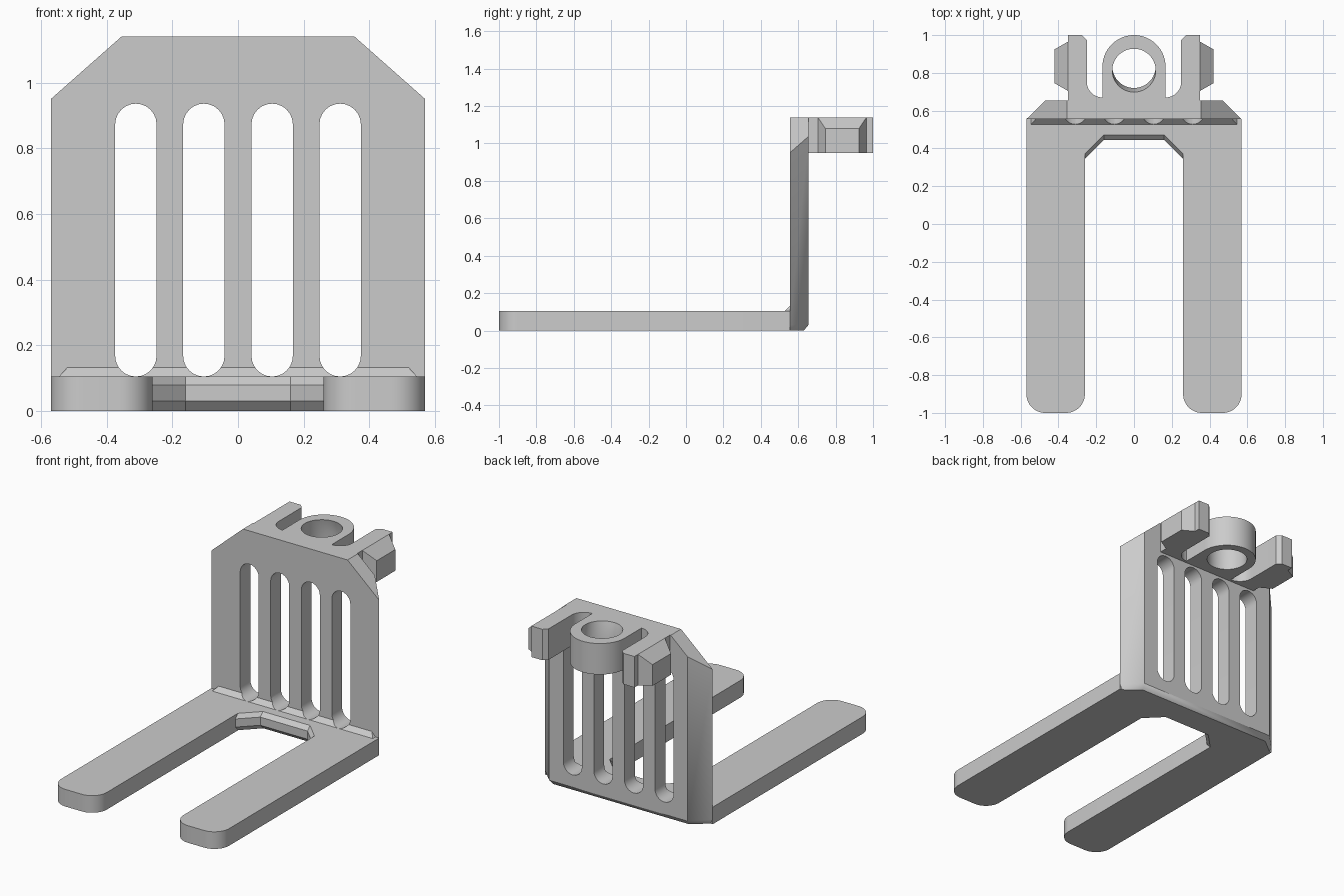
import bpy, bmesh
from math import sin, cos, pi, radians

old = bpy.data.objects.get("Cube")
if old:
    bpy.data.objects.remove(old)

grey = bpy.data.materials.new("plain grey")
grey.use_nodes = True
COLOR = (0.6, 0.6, 0.6, 1)
grey.diffuse_color = COLOR
grey.node_tree.nodes["Principled BSDF"].inputs["Base Color"].default_value = COLOR


def arc(cx, cy, r, a0, a1, n=12):
    steps = [radians(a0 + (a1 - a0) * i / n) for i in range(n + 1)]
    return [(cx + r * cos(a), cy + r * sin(a)) for a in steps]


def mirrored(half):
    """Close a half outline by reflecting it across x = 0."""
    return half + [(-x, y) for x, y in reversed(half) if abs(x) > 1e-5]


def finish(name, bm):
    bmesh.ops.recalc_face_normals(bm, faces=bm.faces)
    mesh = bpy.data.meshes.new(name)
    bm.to_mesh(mesh)
    bm.free()
    mesh.materials.append(grey)
    ob = bpy.data.objects.new(name, mesh)
    bpy.context.collection.objects.link(ob)
    return ob


def loft(name, rings):
    """Skin a stack of equal-length 3D rings and cap both ends."""
    bm = bmesh.new()
    rows = [[bm.verts.new(p) for p in ring] for ring in rings]
    n = len(rows[0])
    for a, b in zip(rows, rows[1:]):
        for i in range(n):
            j = (i + 1) % n
            bm.faces.new((a[i], a[j], b[j], b[i]))
    bm.faces.new(rows[0])
    bm.faces.new(rows[-1])
    return finish(name, bm)


def at_z(outline, z):
    return [(x, y, z) for x, y in outline]


def hull(name, half):
    """Convex solid from points given for the left side only."""
    bm = bmesh.new()
    for x, y, z in half:
        bm.verts.new((x, y, z))
        bm.verts.new((-x, y, z))
    bmesh.ops.convex_hull(bm, input=bm.verts)
    bmesh.ops.dissolve_limit(bm, angle_limit=radians(2), verts=bm.verts, edges=bm.edges)
    return finish(name, bm)


def cut(target, cutters):
    for c in cutters:
        mod = target.modifiers.new("cut", "BOOLEAN")
        mod.operation, mod.solver, mod.object = "DIFFERENCE", "EXACT", c
        bpy.context.view_layer.objects.active = target
        bpy.ops.object.modifier_apply(modifier=mod.name)


# Fork base: two rounded tines joined by a web with a chamfered crotch
def fork_outline(c):
    return mirrored([(0, 0.445 + c), (0.16, 0.445 + c), (0.26, 0.345 + c)]
                    + arc(0.36, -0.9, 0.1, 180, 270)
                    + arc(0.47, -0.9, 0.1, 270, 360)
                    + [(0.57, 0.555), (0, 0.555)])


levels = [(0, 0.03), (0.03, 0), (0.08, 0), (0.105, 0.025)]
fork = loft("fork_base", [at_z(fork_outline(c), z) for z, c in levels])

# Back wall with slanted sides, clipped top corners and a bevelled foot
F, B = 0.555, 0.655
wall = hull("back_wall", [
    (0.57, F, 0.03), (0.57, F, 0.95), (0.355, F, 1.14),
    (0.47, B, 0.03), (0.47, B, 1.038), (0.355, B, 1.14),
    (0.555, F, 0), (0.46, 0.63, 0)])

# Small reinforcing strip in the inner corner
strip = hull("corner_strip", [
    (0.545, F, 0.105), (0.545, F - 0.027, 0.105), (0.52, F, 0.132)])

# Four round-ended slots through wall and strip
slots = []
for x in (-0.311, -0.104, 0.104, 0.311):
    shape = arc(x, 0.168, 0.063, 180, 360) + arc(x, 0.873, 0.063, 0, 180)
    slots.append(loft("slot_cutter", [[(px, y, pz) for px, pz in shape] for y in (0.4, 0.8)]))
cut(wall, slots)
cut(strip, slots)

# Top bracket: central ring between two arms
TOP, LOW = 1.14, 0.95
plan = mirrored([(0, B)] + [(0.35, B), (0.35, 1.0), (0.275, 1.0), (0.25, 0.975)]
                + arc(0.167, 0.753, 0.083, 0, -90)
                + arc(0, 0.833, 0.167, 0, 90, 20))
bracket = loft("ring_bracket", [at_z(plan, LOW), at_z(plan, TOP)])

# Ring bore, flared toward the wall near the top
bore_levels = [(0.9, 0.835), (1.06, 0.835), (1.15, 0.81)]
bore = loft("bore_cutter", [at_z(arc(0, y, 0.115, 0, 351, 39), z) for z, y in bore_levels])
cut(bracket, [bore])

# Tapered lugs outside the arms
lugs = []
for side, label in ((1, "left"), (-1, "right")):
    rings = []
    for x, y0, y1, z1 in ((0.35, 0.705, 0.965, TOP), (0.42, 0.745, 0.925, 1.08)):
        rings.append([(side * x, y0, LOW), (side * x, y1, LOW),
                      (side * x, y1, z1), (side * x, y0, z1)])
    lugs.append(loft(label + "_lug", rings))

for c in slots + [bore]:
    bpy.data.objects.remove(c)

bpy.ops.object.select_all(action="DESELECT")
for ob in [fork, wall, strip, bracket] + lugs:
    ob.select_set(True)
bpy.context.view_layer.objects.active = fork
bpy.ops.object.shade_smooth_by_angle(angle=radians(30))
